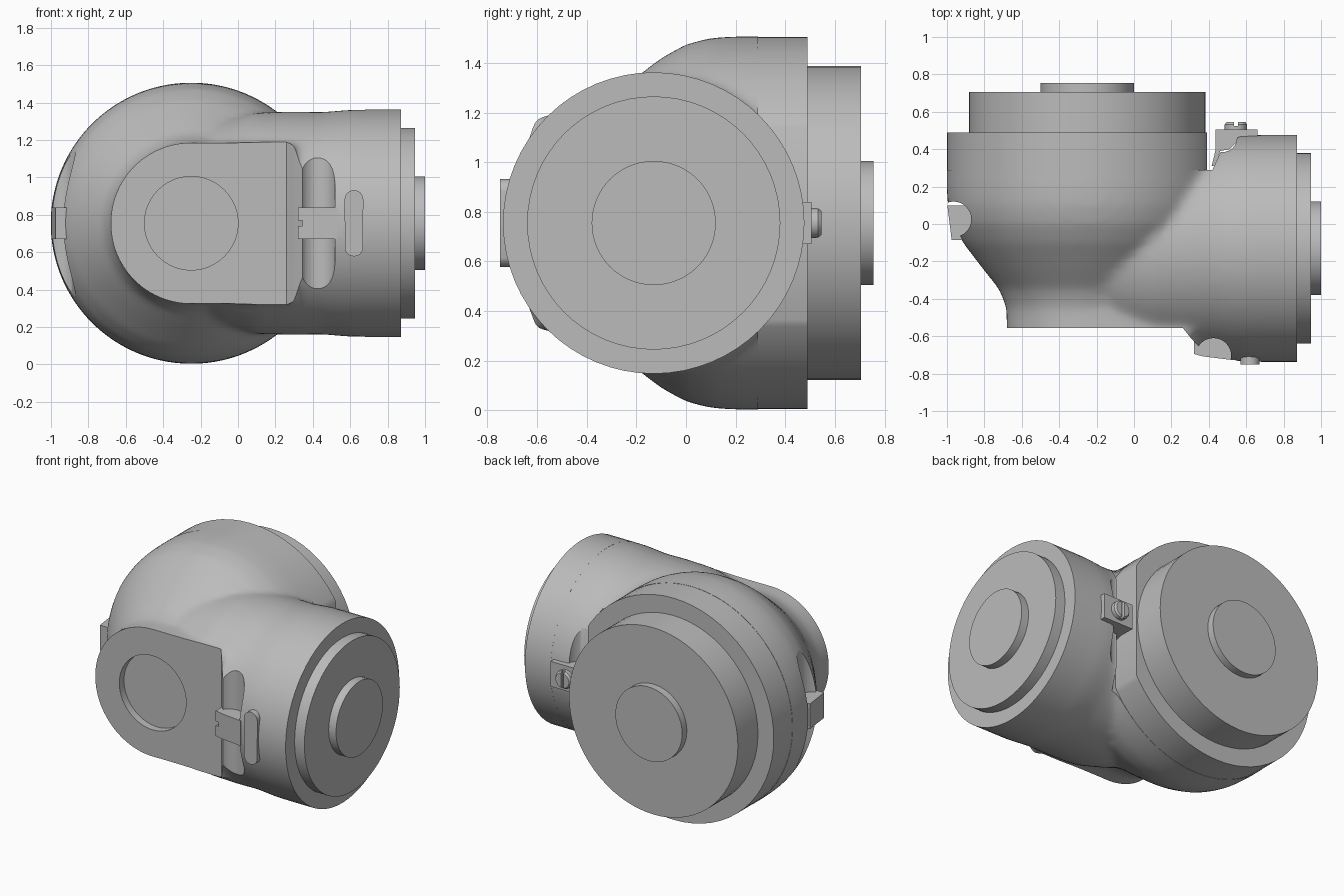
import bpy, bmesh
from math import cos, sin, pi

cube = bpy.data.objects.get("Cube")
if cube:
    bpy.data.objects.remove(cube, do_unlink=True)

grey = bpy.data.materials.new("housing grey")
grey.use_nodes = True
grey.diffuse_color = (0.5, 0.5, 0.5, 1)
grey.node_tree.nodes["Principled BSDF"].inputs["Base Color"].default_value = (0.5, 0.5, 0.5, 1)

MID = 0.755            # height of both axes
DRUM_X = -0.25         # rear drum axis, runs along y
PIPE_Y = -0.13         # side pipe axis, runs along x


def finish(name, bm):
    bmesh.ops.recalc_face_normals(bm, faces=bm.faces)
    mesh = bpy.data.meshes.new(name)
    bm.to_mesh(mesh)
    bm.free()
    mesh.materials.append(grey)
    obj = bpy.data.objects.new(name, mesh)
    bpy.context.collection.objects.link(obj)
    return obj


def lathe(name, profile, axis, sides=64, centre=None):
    """Closed solid of revolution; profile holds (position on axis, radius)."""
    bm = bmesh.new()
    rings = []
    for t, r in profile:
        ring = []
        for i in range(sides):
            c, s = r * cos(2 * pi * i / sides), r * sin(2 * pi * i / sides)
            if axis == "x":
                co = (t, (PIPE_Y if centre is None else centre) + c, MID + s)
            else:
                co = ((DRUM_X if centre is None else centre) + c, t, MID + s)
            ring.append(bm.verts.new(co))
        rings.append(ring)
    for a, b in zip(rings, rings[1:]):
        for i in range(sides):
            j = (i + 1) % sides
            bm.faces.new((a[i], a[j], b[j], b[i]))
    bm.faces.new(rings[0])
    bm.faces.new(rings[-1])
    return finish(name, bm)


def prism(name, outline, low, high, axis="z"):
    """Extrude an (x, y) outline along z, or an (x, z) outline along y."""
    bm = bmesh.new()
    place = (lambda p, d: (p[0], p[1], d)) if axis == "z" else (lambda p, d: (p[0], d, p[1]))
    ends = [[bm.verts.new(place(p, d)) for p in outline] for d in (low, high)]
    n = len(outline)
    for i in range(n):
        j = (i + 1) % n
        bm.faces.new((ends[0][i], ends[0][j], ends[1][j], ends[1][i]))
    bm.faces.new(ends[0])
    bm.faces.new(ends[1])
    return finish(name, bm)


def rect(x0, x1, y0, y1):
    return [(x0, y0), (x1, y0), (x1, y1), (x0, y1)]


def disc(x, y, r, sides=32):
    return [(x + r * cos(2 * pi * i / sides), y + r * sin(2 * pi * i / sides)) for i in range(sides)]


def activate(obj):
    bpy.ops.object.select_all(action="DESELECT")
    obj.select_set(True)
    bpy.context.view_layer.objects.active = obj


def carve(obj, cutter, operation="DIFFERENCE"):
    cutter.hide_render = True
    mod = obj.modifiers.new("carve", "BOOLEAN")
    mod.operation, mod.solver, mod.object = operation, "EXACT", cutter
    activate(obj)
    bpy.ops.object.modifier_apply(modifier=mod.name)
    bpy.data.objects.remove(cutter, do_unlink=True)


def smooth(obj, angle=0.6):
    activate(obj)
    bpy.ops.object.shade_smooth_by_angle(angle=angle)


# Blended elbow body: tapering dome, side pipe and front neck melted together
dome = lathe("elbow_body", [(-0.75, 0.43), (-0.45, 0.432), (-0.35, 0.47), (-0.25, 0.55),
                            (-0.1, 0.665), (0, 0.72), (0.1, 0.746), (0.2, 0.752), (0.42, 0.752)], "y", 96)
pipe = lathe("pipe", [(-0.3, 0.45), (-0.1, 0.54), (0.1, 0.592), (0.3, 0.597),
                      (0.45, 0.594), (0.6, 0.607), (0.85, 0.607)], "x", 96)
neck = prism("neck", rect(DRUM_X, 0.3, -0.72, 0), MID - 0.43, MID + 0.43)
activate(dome)
pipe.select_set(True)
neck.select_set(True)
bpy.ops.object.join()
body = dome
remesh = body.modifiers.new("melt", "REMESH")
remesh.mode, remesh.voxel_size = "VOXEL", 0.022
relax = body.modifiers.new("relax", "SMOOTH")
relax.factor, relax.iterations = 0.5, 14
for mod_name in ("melt", "relax"):
    bpy.ops.object.modifier_apply(modifier=mod_name)

# Flat front face, flared shoulder and rear cut in one outline
keep = [(-1.2, -0.555), (0.26, -0.555), (0.3, -0.605), (0.35, -0.66), (0.45, -0.705),
        (0.55, -0.73), (0.69, -0.8), (0.69, 0.6), (0.6, 0.485), (0.54, 0.455),
        (0.47, 0.4), (0.42, 0.29), (-1.2, 0.29)]
carve(body, prism("keep", keep, -0.5, 2), "INTERSECT")
carve(body, lathe("port", [(-0.7, 0.25), (-0.505, 0.25)], "y"))

# Upright grooves behind the three clips
for x, y, r in ((0.425, -0.705, 0.095), (-0.965, 0.025, 0.095), (0.475, 0.46, 0.075)):
    carve(body, prism("groove", disc(x, y, r), MID - 0.5, MID + 0.5))
smooth(body)

# Rear drum with a flat on the pipe side, then its stepped cover and boss
drum = lathe("rear_drum", [(0.28, 0.75), (0.49, 0.75)], "y")
carve(drum, prism("flat", rect(0.39, 1, 0, 1), -0.5, 2))
smooth(drum)
smooth(lathe("rear_cover", [(0.48, 0.632), (0.705, 0.632)], "y"))
smooth(lathe("rear_boss", [(0.69, 0.25), (0.755, 0.25)], "y"))

# Side drum, cover and boss
smooth(lathe("side_drum", [(0.68, 0.607), (0.872, 0.607)], "x"))
smooth(lathe("side_cover", [(0.86, 0.51), (0.945, 0.51)], "x"))
smooth(lathe("side_boss", [(0.93, 0.25), (1.0, 0.25)], "x"))

# Front clip with its notch, and the long rounded key beside it
low, high = MID - 0.085, MID + 0.085
clip = prism("front_clip", [(0.32, -0.59), (0.32, -0.695), (0.37, -0.708), (0.53, -0.728), (0.53, -0.6)], low, high)
carve(clip, prism("notch", rect(0.3, 0.345, MID - 0.014, MID + 0.014), -0.8, -0.5, "y"))
key = [(0.62 + 0.05 * cos(pi * i / 12), MID + (0.127 if i <= 12 else -0.127) + 0.05 * sin(pi * i / 12))
       for i in range(25) if i != 24]
smooth(prism("front_key", key, -0.75, -0.6, "y"))

# Right clip on the dome
prism("right_clip", [(-0.998, 0.1), (-0.975, -0.085), (-0.91, -0.085), (-0.87, 0), (-0.87, 0.1)], low, high)

# Rear bracket and slotted screw
prism("rear_bracket", [(0.415, 0.31), (0.437, 0.4), (0.435, 0.505), (0.66, 0.505), (0.66, 0.44),
                       (0.56, 0.45), (0.51, 0.4), (0.46, 0.39), (0.44, 0.31)], low, high)
screw = lathe("rear_screw", [(0.48, 0.06), (0.532, 0.06), (0.545, 0.05)], "y", 32, 0.545)
carve(screw, prism("slot", rect(0.535, 0.555, 0.525, 0.6), 0.5, 1))
smooth(screw)
